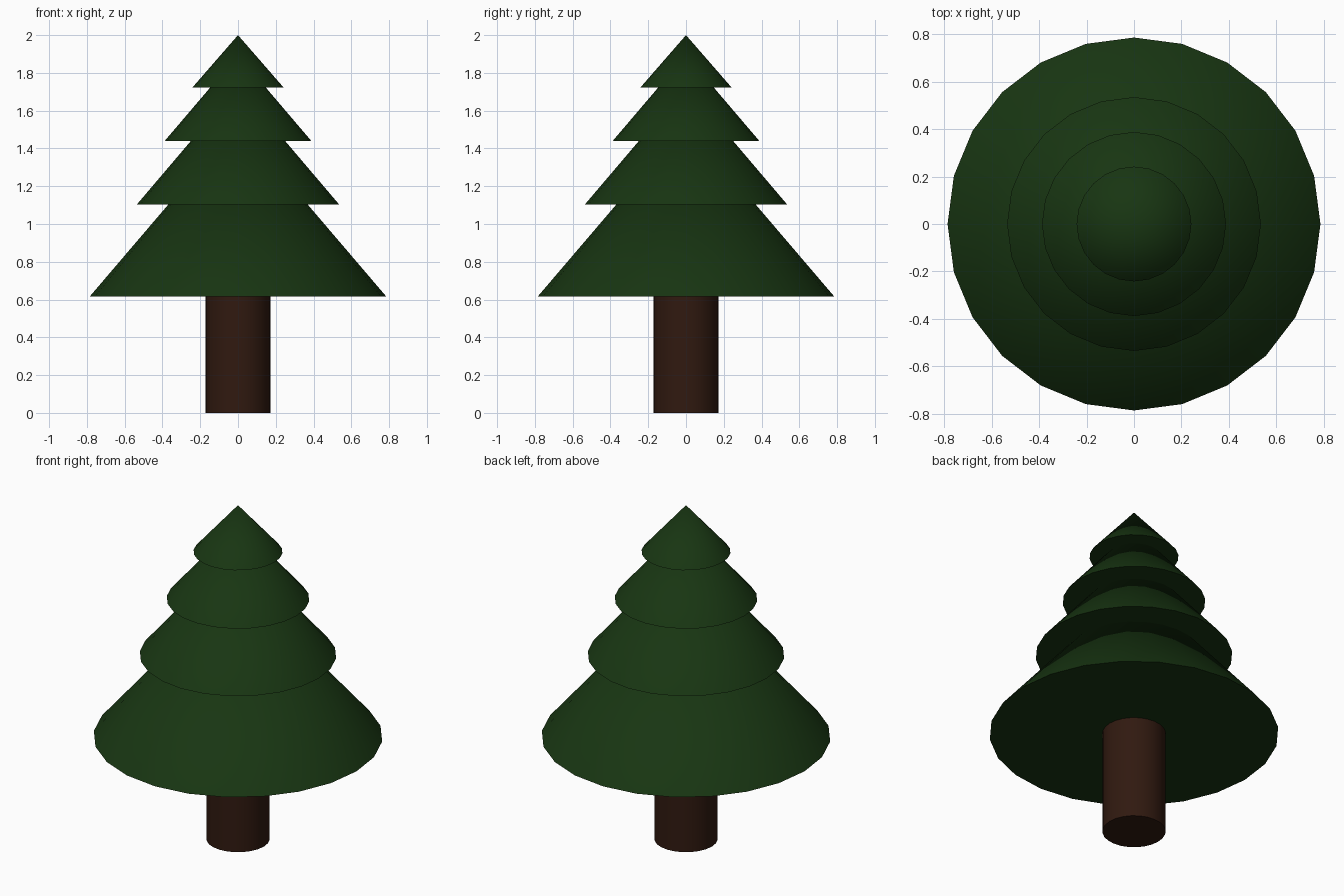
import bpy
import math

if "Cube" in bpy.data.objects:
    bpy.data.objects.remove(bpy.data.objects["Cube"])


def material(name, rgb):
    mat = bpy.data.materials.new(name)
    mat.diffuse_color = (*rgb, 1.0)
    mat.use_nodes = True
    mat.node_tree.nodes["Principled BSDF"].inputs["Base Color"].default_value = mat.diffuse_color
    return mat


def finish(name, mat):
    obj = bpy.context.object
    obj.name = name
    obj.data.materials.append(mat)
    bpy.ops.object.shade_smooth_by_angle(angle=math.radians(30))


SIDES = 24
needles = material("needles_green", (0.009, 0.036, 0.006))
bark = material("bark_brown", (0.030, 0.010, 0.005))

# Trunk: plain cylinder reaching the underside of the lowest tier
TRUNK_HEIGHT = 0.615
bpy.ops.mesh.primitive_cylinder_add(
    vertices=SIDES, radius=0.172, depth=TRUNK_HEIGHT,
    location=(0, 0, TRUNK_HEIGHT / 2))
finish("trunk", bark)

# Foliage: four nested cones (base radius, base height, tip height)
tiers = [
    (0.786, 0.615, 1.535),
    (0.535, 1.104, 1.733),
    (0.388, 1.440, 1.895),
    (0.242, 1.722, 2.000),
]
for i, (radius, base, tip) in enumerate(tiers, 1):
    bpy.ops.mesh.primitive_cone_add(
        vertices=SIDES, radius1=radius, radius2=0, depth=tip - base,
        location=(0, 0, (base + tip) / 2))
    finish(f"foliage_tier_{i}", needles)
